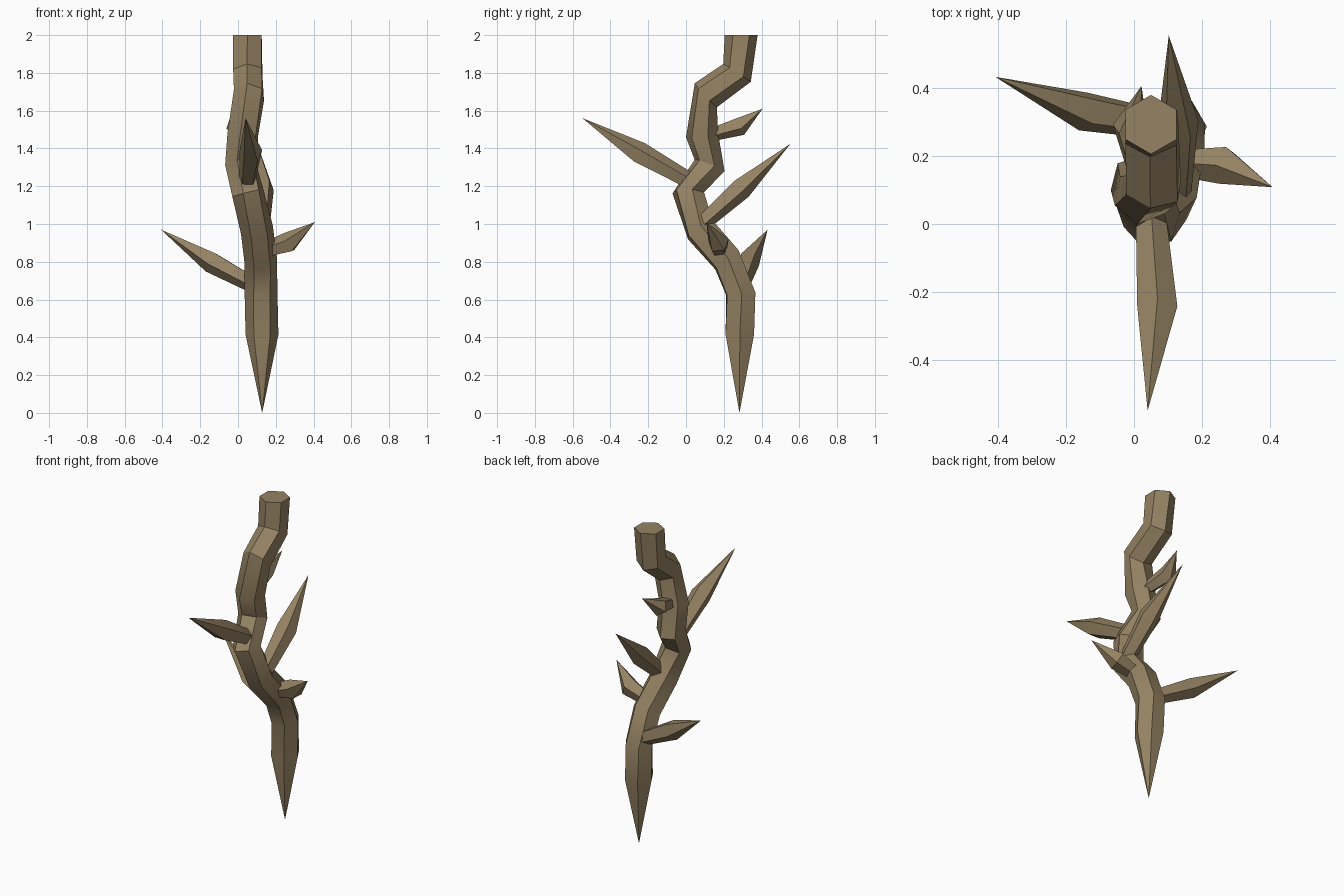
import bpy, bmesh, math
from mathutils import Vector

if "Cube" in bpy.data.objects:
    bpy.data.objects.remove(bpy.data.objects["Cube"])

bark = bpy.data.materials.new("bark brown")
bark.diffuse_color = (0.30, 0.225, 0.125, 1)
bark.use_nodes = True
bark.node_tree.nodes["Principled BSDF"].inputs["Base Color"].default_value = bark.diffuse_color


def ring(bm, centre, normal, radius, sides, turn):
    """Polygon of verts around centre, perpendicular to normal."""
    n = Vector(normal).normalized()
    ref = Vector((1, 0, 0)) if abs(n.x) < 0.75 else Vector((0, 1, 0))
    u = (ref - n * ref.dot(n)).normalized()
    v = n.cross(u)
    angles = [turn + math.tau * i / sides for i in range(sides)]
    return [bm.verts.new(Vector(centre) + radius * (u * math.cos(a) + v * math.sin(a)))
            for a in angles]


def bridge(bm, a, b):
    n = len(a)
    for i in range(n):
        bm.faces.new((a[i], a[(i + 1) % n], b[(i + 1) % n], b[i]))


def fan(bm, loop, tip):
    t = bm.verts.new(tip)
    for i in range(len(loop)):
        bm.faces.new((loop[i], loop[(i + 1) % len(loop)], t))


def finish(bm, name):
    bmesh.ops.recalc_face_normals(bm, faces=bm.faces)
    me = bpy.data.meshes.new(name)
    bm.to_mesh(me)
    bm.free()
    me.materials.append(bark)
    ob = bpy.data.objects.new(name, me)
    bpy.context.collection.objects.link(ob)
    bpy.ops.object.select_all(action='DESELECT')
    ob.select_set(True)
    bpy.context.view_layer.objects.active = ob
    bpy.ops.object.shade_smooth_by_angle(angle=math.radians(30))


# Crooked six-sided stem: x, y, z, lean towards +y in degrees
path = [(0.127, 0.285, 0.415, 0), (0.122, 0.29, 0.63, -5), (0.12, 0.217, 0.81, -38),
        (0.10, 0.075, 0.97, -35), (0.052, 0.012, 1.165, 2), (0.015, 0.125, 1.31, 22),
        (0.025, 0.085, 1.47, -8), (0.058, 0.105, 1.682, 47), (0.052, 0.27, 1.80, 33),
        (0.05, 0.292, 2.0, 0)]
bm = bmesh.new()
loops = []
for i, (x, y, z, lean) in enumerate(path):
    a, b = path[max(i - 1, 0)], path[min(i + 1, len(path) - 1)]
    side = (b[0] - a[0]) / (b[2] - a[2]) if 0 < i < len(path) - 1 else 0
    t = math.radians(lean)
    twist = math.radians(30 * i / (len(path) - 1))
    loops.append(ring(bm, (x, y, z), (side, math.sin(t), math.cos(t)), 0.087, 6, twist))
for a, b in zip(loops, loops[1:]):
    bridge(bm, a, b)
fan(bm, loops[0], (0.128, 0.283, 0.0))
bm.faces.new(loops[-1])
finish(bm, "stem")

# Thorns: base, widest point, tip, base radius, widest radius
thorns = {
    "left_thorn": ((0.09, 0.29, 0.675), (-0.14, 0.33, 0.80), (-0.407, 0.432, 0.97), 0.045, 0.06),
    "front_thorn": ((0.05, 0.01, 1.23), (0.068, -0.25, 1.375), (0.04, -0.548, 1.56), 0.047, 0.062),
    "back_thorn": ((0.125, 0.08, 1.0), (0.13, 0.29, 1.19), (0.102, 0.553, 1.425), 0.045, 0.062),
    "right_thorn": ((0.13, 0.18, 0.855), (0.268, 0.172, 0.90), (0.407, 0.108, 1.01), 0.04, 0.058),
    "upper_thorn": ((0.03, 0.10, 1.465), (-0.012, 0.285, 1.52), (0.022, 0.405, 1.61), 0.035, 0.053),
}
for name, (base, mid, tip, r0, r1) in thorns.items():
    bm = bmesh.new()
    axis = Vector(tip) - Vector(base)
    lo = ring(bm, base, axis, r0, 5, 0.3)
    hi = ring(bm, mid, axis, r1, 5, 0.3)
    bridge(bm, lo, hi)
    fan(bm, hi, tip)
    bm.faces.new(lo)
    finish(bm, name)
